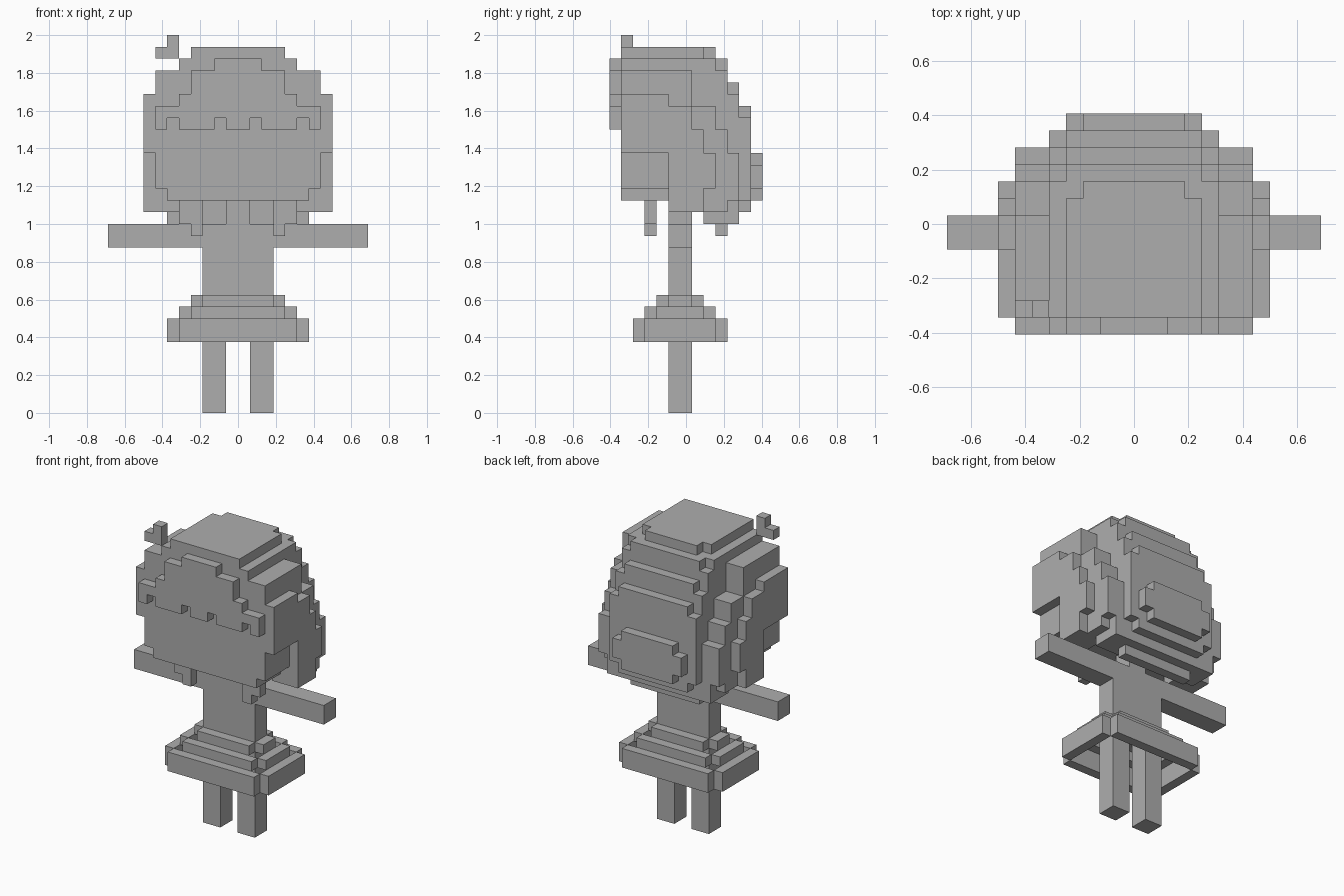
import bpy
import bmesh
from itertools import product
from mathutils import Vector

if "Cube" in bpy.data.objects:
    bpy.data.objects.remove(bpy.data.objects["Cube"], do_unlink=True)

U = 2 / 32          # edge of one block
Y0 = -6.5           # depth of the first block row

grey = bpy.data.materials.new("plain_grey")
grey.use_nodes = True
colour = (0.42, 0.42, 0.42, 1)
grey.diffuse_color = colour
grey.node_tree.nodes["Principled BSDF"].inputs["Base Color"].default_value = colour


def cells(boxes, mirror=True):
    """Block cells of boxes (x0, x1, y0, y1, z0, z1), mirrored across x."""
    found = set()
    for x0, x1, y0, y1, z0, z1 in boxes:
        for x, y, z in product(range(x0, x1), range(y0, y1), range(z0, z1)):
            found.add((x, y, z))
            if mirror:
                found.add((-1 - x, y, z))
    return found


def build(name, blocks):
    """Make a mesh from the exposed sides of the blocks."""
    bm = bmesh.new()
    for c in blocks:
        for axis, side in product(range(3), (0, 1)):
            near = list(c)
            near[axis] += 2 * side - 1
            if tuple(near) in blocks:
                continue
            a, b = (axis + 1) % 3, (axis + 2) % 3
            corners = []
            for s, t in ((0, 0), (1, 0), (1, 1), (0, 1)):
                p = Vector(c)
                p[axis] += side
                p[a] += s
                p[b] += t
                p.y += Y0
                corners.append(bm.verts.new(p * U))
            bm.faces.new(corners if side else corners[::-1])
    bmesh.ops.remove_doubles(bm, verts=bm.verts, dist=U / 100)
    mesh = bpy.data.meshes.new(name)
    bm.to_mesh(mesh)
    bm.free()
    mesh.materials.append(grey)
    obj = bpy.data.objects.new(name, mesh)
    bpy.context.collection.objects.link(obj)


def plate(w, y0, y1, z0, z1):
    """Boxes of a slab with its four corner blocks cut away."""
    return [(0, w, y0 + 1, y1 - 1, z0, z1), (0, w - 1, y0, y1, z0, z1)]


# Body
build("legs", cells([(1, 3, 5, 7, 0, 9)]))
build("torso", cells([(0, 3, 5, 7, 9, 16), (0, 1, 5, 7, 16, 18)]))
build("arms", cells([(3, 11, 5, 7, 14, 16)]))

# Hollow stepped skirt
skirt = set()
for w, y0, y1, z0, z1 in ((6, 2, 10, 6, 8), (5, 3, 9, 8, 9), (4, 4, 8, 9, 10)):
    skirt |= cells(plate(w, y0, y1, z0, z1))
    skirt -= cells([(0, w - 1, y0 + 1, y1 - 1, z0, z1)])
build("skirt", skirt)

# Head with crown and stepped back hair
build("head", cells([
    (0, 6, 1, 5, 18, 19),
    (0, 5, 1, 9, 18, 30),
    (0, 4, 1, 10, 18, 30),
    (0, 5, 1, 10, 18, 29),
    (0, 3, 1, 9, 30, 31),
    (3, 4, 1, 8, 30, 31),
    (0, 4, 9, 11, 17, 28),
    (0, 5, 9, 11, 17, 27),
    (0, 4, 11, 12, 17, 26),
    (0, 5, 11, 12, 18, 25),
    (0, 3, 12, 13, 18, 22),
    (0, 4, 12, 13, 19, 21),
    # Side hair, stepping down towards the back
    (5, 7, 1, 7, 19, 29),
    (5, 7, 5, 9, 17, 26),
    (5, 7, 9, 10, 17, 24),
    (5, 7, 10, 11, 18, 22),
    (7, 8, 1, 5, 22, 27),
    (7, 8, 5, 7, 17, 26),
    (7, 8, 7, 8, 17, 24),
    (7, 8, 8, 9, 19, 22),
    # Nape
    (0, 6, 8, 11, 16, 18),
    (0, 4, 9, 10, 15, 16),
]))

# Fringe with notches along its lower edge
fringe = cells([(0, 2, 0, 1, 29, 30), (0, 4, 0, 1, 27, 29),
                (0, 5, 0, 1, 26, 27), (0, 7, 0, 1, 24, 26)])
fringe -= cells([(x, x + 1, 0, 1, 24, 25) for x in (1, 5)])
build("fringe", fringe)

# Loose strands
build("front_strands", cells([(3, 4, 3, 4, 15, 18), (4, 5, 3, 4, 16, 18)]))
build("top_curl", cells([(-7, -5, 1, 2, 30, 31), (-6, -5, 1, 2, 31, 32)], mirror=False))
